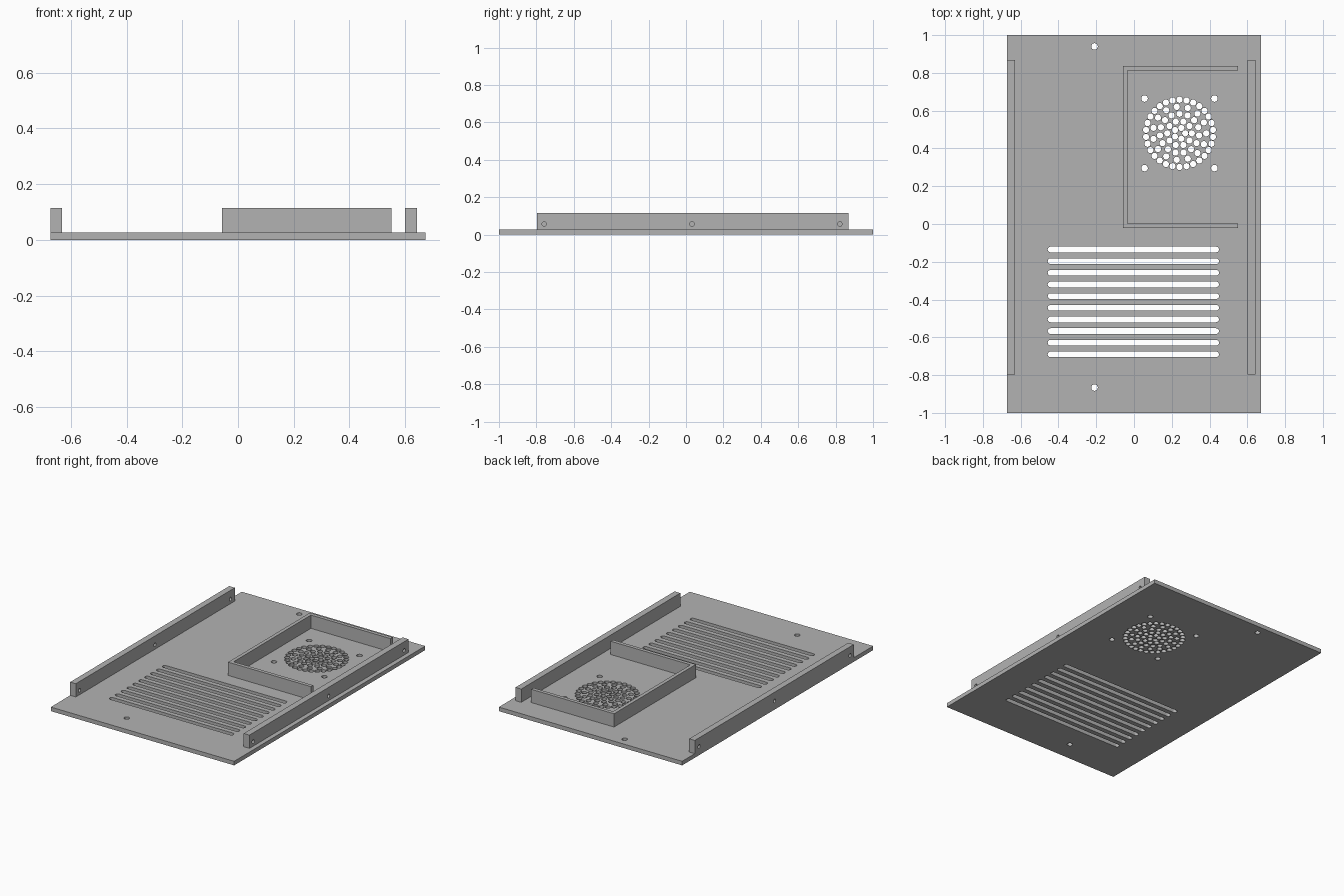
import bpy, bmesh
from math import sin, cos, pi, radians
from mathutils import Matrix, Vector

if "Cube" in bpy.data.objects:
    bpy.data.objects.remove(bpy.data.objects["Cube"], do_unlink=True)

grey = bpy.data.materials.new("panel grey")
colour = (0.45, 0.45, 0.45, 1)
grey.diffuse_color = colour
grey.use_nodes = True
grey.node_tree.nodes["Principled BSDF"].inputs["Base Color"].default_value = colour

BASE, TOP = 0.027, 0.115


def finish(name, bm):
    bmesh.ops.recalc_face_normals(bm, faces=bm.faces)
    mesh = bpy.data.meshes.new(name)
    bm.to_mesh(mesh)
    bm.free()
    mesh.materials.append(grey)
    obj = bpy.data.objects.new(name, mesh)
    bpy.context.collection.objects.link(obj)
    return obj


def prism(bm, outline, z0, z1):
    """Extrude a flat outline from z0 to z1."""
    face = bm.faces.new([bm.verts.new((x, y, z0)) for x, y in outline])
    out = bmesh.ops.extrude_face_region(bm, geom=[face])["geom"]
    verts = [v for v in out if isinstance(v, bmesh.types.BMVert)]
    bmesh.ops.translate(bm, verts=verts, vec=(0, 0, z1 - z0))


def block(name, outline, z0, z1):
    bm = bmesh.new()
    prism(bm, outline, z0, z1)
    return finish(name, bm)


def rect(x0, x1, y0, y1):
    return [(x0, y0), (x1, y0), (x1, y1), (x0, y1)]


def circle(cx, cy, r, n=16):
    return [(cx + r * cos(2 * pi * i / n), cy + r * sin(2 * pi * i / n)) for i in range(n)]


def slot(x0, x1, y, r, n=8):
    ends = []
    for cx, start in ((x1 - r, -pi / 2), (x0 + r, pi / 2)):
        ends += [(cx + r * cos(start + pi * i / n), y + r * sin(start + pi * i / n))
                 for i in range(n + 1)]
    return ends


def cut(obj, cutter):
    """Subtract the cutter, apply the result and discard the cutter."""
    cutter.hide_render = True
    mod = obj.modifiers.new("holes", "BOOLEAN")
    mod.operation, mod.solver, mod.object = "DIFFERENCE", "EXACT", cutter
    graph = bpy.context.evaluated_depsgraph_get()
    mesh = bpy.data.meshes.new_from_object(obj.evaluated_get(graph))
    obj.modifiers.clear()
    obj.data = mesh
    bpy.data.objects.remove(cutter, do_unlink=True)


# Base plate
plate = block("base_plate", rect(-0.672, 0.672, -1, 1), 0, BASE)

# Openings: vent slots, fan grille, fan screws, mounting holes
openings = [slot(-0.457, 0.45, -0.135 - 0.0617 * i, 0.015) for i in range(10)]
FX, FY = 0.241, 0.48
for count, radius, phase in ((30, 0.178, 90), (15, 0.141, 96), (15, 0.104, 90),
                             (10, 0.065, 108), (5, 0.03, 0)):
    for i in range(count):
        a = radians(phase) + 2 * pi * i / count
        openings.append(circle(FX + radius * cos(a), FY + radius * sin(a), 0.0165))
openings += [circle(FX + sx * 0.185, FY + sy * 0.184, 0.0175)
             for sx in (-1, 1) for sy in (-1, 1)]
openings += [circle(-0.209, y, 0.0175) for y in (0.94, -0.866)]
bm = bmesh.new()
for outline in openings:
    prism(bm, outline, -0.1, 0.1)
cut(plate, finish("plate_cutter", bm))

# Side rails with screw holes; the left one is drilled from outside only
for name, x0, x1, h0, h1 in (("right_rail", -0.672, -0.631, -0.75, -0.55),
                             ("left_rail", 0.6, 0.642, 0.615, 0.75)):
    rail = block(name, rect(x0, x1, -0.797, 0.868), BASE, TOP)
    bm = bmesh.new()
    for y in (-0.758, 0.032, 0.823):
        prism(bm, circle(0, y, 0.012), h0, h1)
        # Turn each new vertical pin to lie along x
        new = list(bm.verts)[-32:]
        turn = Matrix.Translation((0, y, 0.057)) @ Matrix.Rotation(pi / 2, 4, "Y") \
            @ Matrix.Translation((0, -y, 0))
        bmesh.ops.transform(bm, matrix=turn, verts=new)
    cut(rail, finish(name + "_cutter", bm))

# Three-sided fan duct wall, open towards the left rail
X0, X1, Y0, Y1, T = -0.058, 0.55, -0.021, 0.836, 0.024
block("fan_duct_wall", [(X0, Y0), (X1, Y0), (X1, Y0 + T), (X0 + T, Y0 + T),
                        (X0 + T, Y1 - T), (X1, Y1 - T), (X1, Y1), (X0, Y1)], BASE, TOP)
